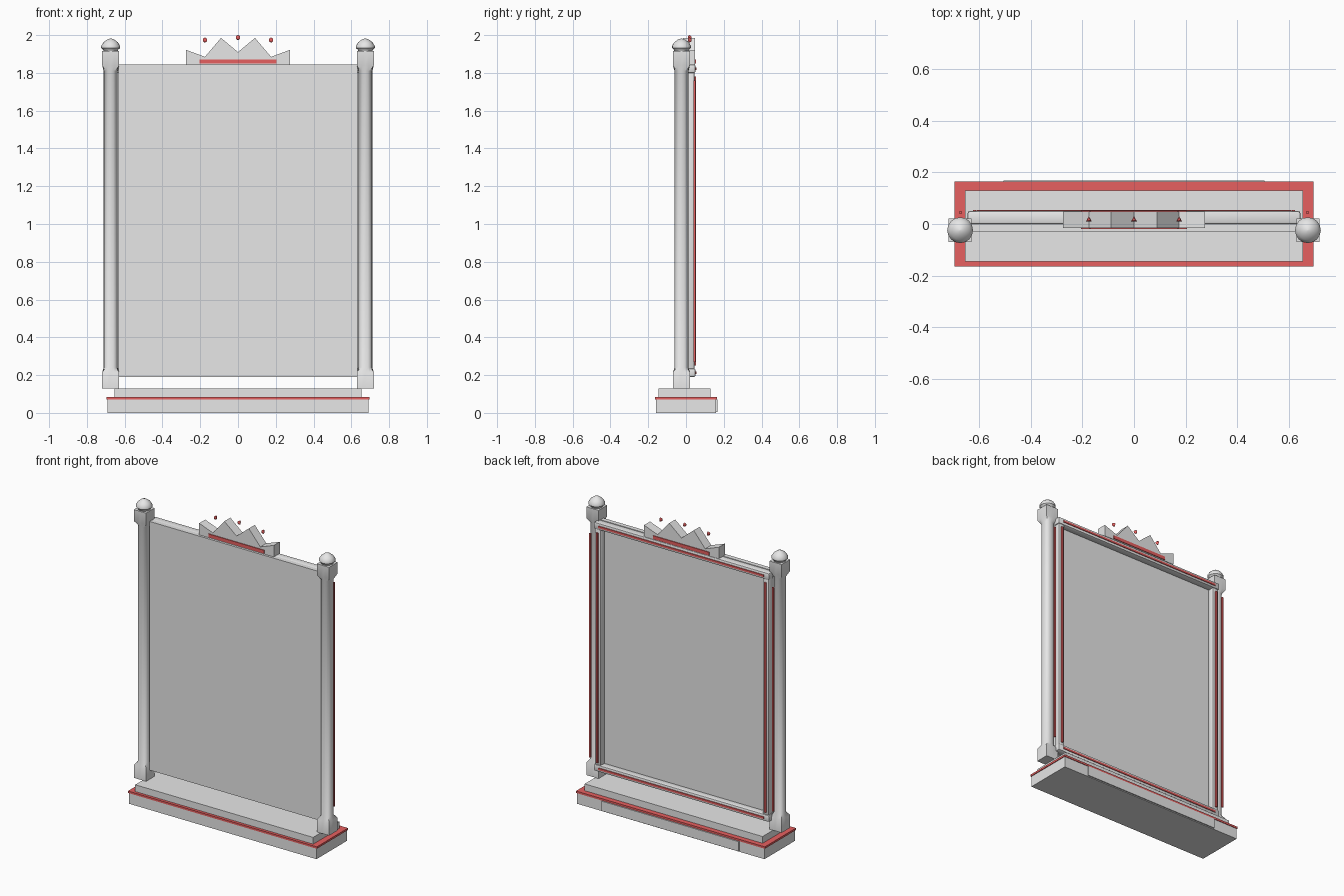
import bpy, bmesh, math

if "Cube" in bpy.data.objects:
    bpy.data.objects.remove(bpy.data.objects["Cube"])


def material(name, rgb):
    m = bpy.data.materials.new(name)
    m.diffuse_color = (*rgb, 1)
    m.use_nodes = True
    m.node_tree.nodes["Principled BSDF"].inputs["Base Color"].default_value = m.diffuse_color
    return m


GREY = material("light grey", (0.8, 0.8, 0.8))
RED = material("red", (0.82, 0.12, 0.12))


def finish(name, bm, mat, smooth=None):
    bmesh.ops.recalc_face_normals(bm, faces=bm.faces)
    me = bpy.data.meshes.new(name)
    bm.to_mesh(me)
    bm.free()
    me.materials.append(mat)
    ob = bpy.data.objects.new(name, me)
    bpy.context.collection.objects.link(ob)
    if smooth:
        bpy.ops.object.select_all(action='DESELECT')
        ob.select_set(True)
        bpy.context.view_layer.objects.active = ob
        bpy.ops.object.shade_smooth_by_angle(angle=math.radians(smooth))
    return ob


def box(name, x, y, z, mat=GREY, bevel=0):
    """Box from (min, max) pairs."""
    bm = bmesh.new()
    bmesh.ops.create_cube(bm, size=1)
    for v in bm.verts:
        v.co = [r[0] if c < 0 else r[1] for c, r in zip(v.co, (x, y, z))]
    if bevel:
        bmesh.ops.bevel(bm, geom=bm.edges[:], offset=bevel, segments=2,
                        profile=0.5, affect='EDGES')
    return finish(name, bm, mat, 40 if bevel else None)


def lathe(name, cx, cy, rings, sides=16):
    """Stack of rings (radius, z, square?) around a vertical axis."""
    bm = bmesh.new()
    loops = []
    for r, z, square in rings:
        loop = []
        for i in range(sides):
            a = 2 * math.pi * i / sides
            c, s = math.cos(a), math.sin(a)
            k = r / max(abs(c), abs(s)) if square else r
            loop.append(bm.verts.new((cx + c * k, cy + s * k, z)))
        loops.append(loop)
    for a, b in zip(loops, loops[1:]):
        for i in range(sides):
            j = (i + 1) % sides
            bm.faces.new((a[i], a[j], b[j], b[i]))
    bm.faces.new(loops[0])
    bm.faces.new(loops[-1])
    return finish(name, bm, GREY, 40)


# Stepped base with red trim and a rear plate
box("base_slab", (-.69, .69), (-.16, .16), (0, .072))
box("base_trim", (-.695, .695), (-.164, .164), (.072, .085), RED)
box("base_step", (-.655, .655), (-.145, .13), (.085, .13))
box("base_rear_plate", (-.505, .505), (.16, .168), (.005, .07))

# Main panel and the raised frame on its back
box("panel", (-.632, .632), (-.03, 0), (.19, 1.845))
for label, z in (("bottom", .19), ("top", 1.80)):
    box(label + "_rail", (-.645, .645), (0, .05), (z, z + .045), GREY, .008)
    box(label + "_rail_strip", (-.61, .61), (.049, .055),
        (z + .016, z + .029), RED)

for side, s in (("left", -1), ("right", 1)):
    def span(a, b):
        return tuple(sorted((s * a, s * b)))
    box(side + "_rail", span(.595, .64), (0, .046), (.23, 1.805), GREY, .008)
    box(side + "_rail_strip", span(.613, .625), (.045, .054),
        (.25, 1.78), RED)
    # Thin strip standing behind the post
    box(side + "_post_strip", span(.667, .679), (.04, .049),
        (.27, 1.76), RED)

    # Round post with square ends
    lathe(side + "_post", s * .674, -.024, [
        (.045, .13, True), (.045, .215, True), (.037, .24, False),
        (.037, 1.81, False), (.045, 1.84, True), (.045, 1.915, True)])
    # Domed cap
    lathe(side + "_finial", s * .674, -.024, [
        (.036, 1.91, False), (.04, 1.923, False), (.05, 1.932, False),
        (.05, 1.943, False), (.038, 1.962, False), (.018, 1.977, False),
        (.002, 1.982, False)])

# Zigzag crown: extruded profile
half = [(0, 1.91), (.09, 1.985), (.175, 1.885), (.275, 1.922), (.275, 1.845)]
outline = half + [(-x, z) for x, z in reversed(half[1:])]
bm = bmesh.new()
face = bm.faces.new([bm.verts.new((x, -.015, z)) for x, z in outline])
ext = bmesh.ops.extrude_face_region(bm, geom=[face])
for v in ext["geom"]:
    if isinstance(v, bmesh.types.BMVert):
        v.co.y = .048
finish("crown", bm, GREY)

# Red bands on the crown, front and back
box("crown_front_band", (-.205, .205), (-.02, -.014), (1.85, 1.872), RED)
box("crown_back_band", (-.205, .205), (.047, .053), (1.85, 1.872), RED)

# Three small floating beads
for i, (x, z) in enumerate(((-.175, 1.974), (0, 1.987), (.175, 1.974))):
    bm = bmesh.new()
    bmesh.ops.create_uvsphere(bm, u_segments=3, v_segments=6, radius=.013)
    bmesh.ops.translate(bm, verts=bm.verts, vec=(x, .017, z))
    finish("bead_%d" % (i + 1), bm, RED, 60)
